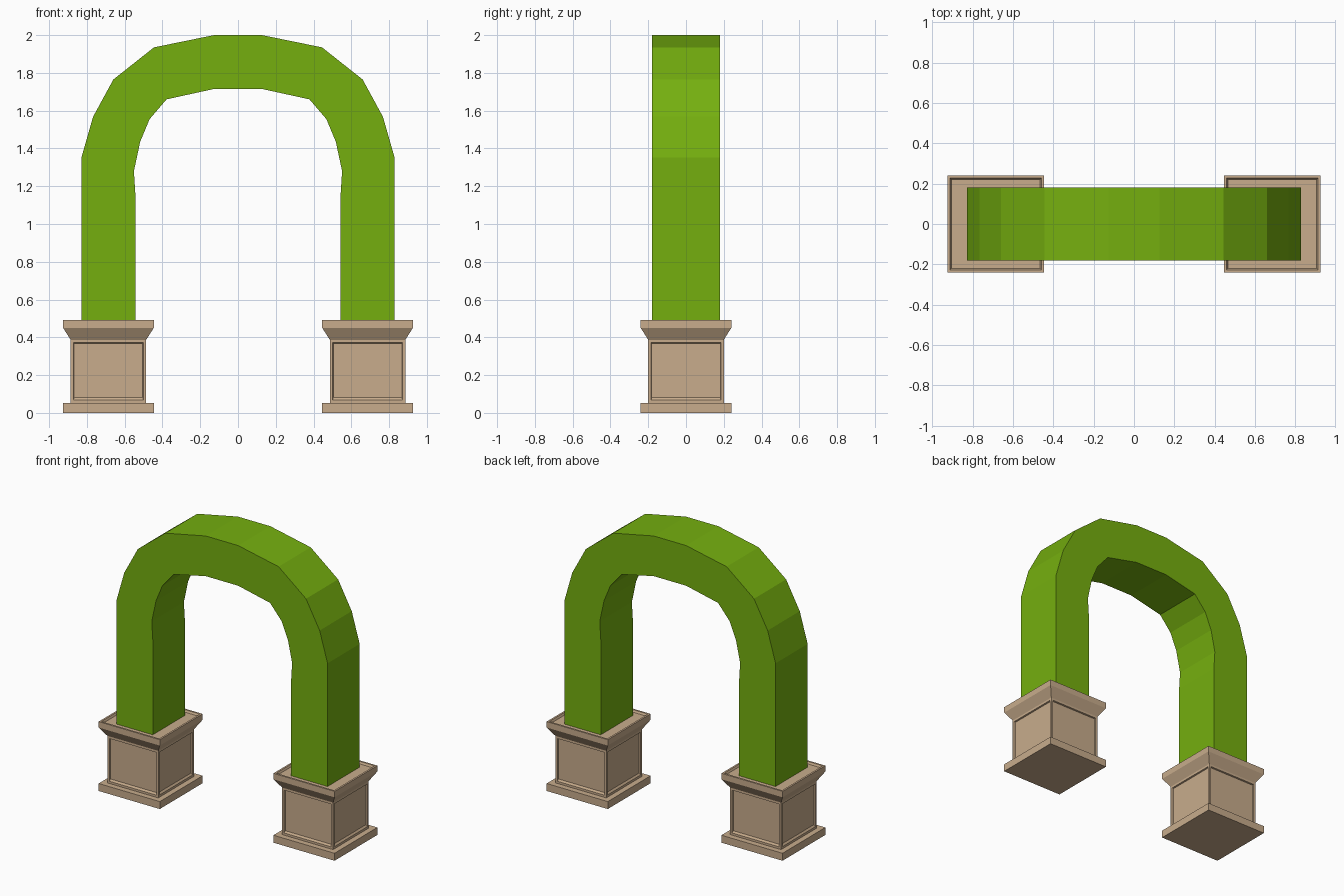
import bpy, bmesh

if "Cube" in bpy.data.objects:
    bpy.data.objects.remove(bpy.data.objects["Cube"])


def material(name, rgb):
    m = bpy.data.materials.new(name)
    m.diffuse_color = (*rgb, 1)
    m.use_nodes = True
    m.node_tree.nodes["Principled BSDF"].inputs["Base Color"].default_value = m.diffuse_color
    return m


STONE = material("tan stone", (0.578, 0.413, 0.262))
LEAF = material("hedge green", (0.178, 0.429, 0.0048))
CX = 0.686  # centre of each pedestal


def finish(bm, name, mat):
    bmesh.ops.recalc_face_normals(bm, faces=bm.faces)
    me = bpy.data.meshes.new(name)
    bm.to_mesh(me)
    bm.free()
    me.materials.append(mat)
    ob = bpy.data.objects.new(name, me)
    bpy.context.collection.objects.link(ob)
    return ob


# Square pedestal: stacked square rings (half width, height), closed at both ends
def pedestal(name, cx):
    rings = [(0.24, 0), (0.24, 0.053), (0.2, 0.053), (0.2, 0.387), (0.24, 0.45),
             (0.24, 0.492), (0.227, 0.492), (0.22, 0.478)]
    bm = bmesh.new()
    loops = [[bm.verts.new((cx + sx * h, sy * h, z))
              for sx, sy in ((-1, -1), (1, -1), (1, 1), (-1, 1))] for h, z in rings]
    body = []
    for k, (a, b) in enumerate(zip(loops, loops[1:])):
        for i in range(4):
            j = (i + 1) % 4
            f = bm.faces.new((a[i], a[j], b[j], b[i]))
            if k == 2:
                body.append(f)
    bm.faces.new(loops[0][::-1])
    bm.faces.new(loops[-1])
    bmesh.ops.recalc_face_normals(bm, faces=bm.faces)
    # Recessed panel on each body side
    for f in body:
        bmesh.ops.inset_individual(bm, faces=[f], thickness=0.022)
        bmesh.ops.inset_individual(bm, faces=[f], thickness=0.004, depth=-0.01)
        for v in f.verts:  # panel bottom sits slightly higher than the border
            if v.co.z < 0.2:
                v.co.z += 0.01
    return finish(bm, name, STONE)


pedestal("left_pedestal", -CX)
pedestal("right_pedestal", CX)

# Hedge arch: mirrored half profiles extruded through the depth
outer = [(0.829, 0.478), (0.829, 1.352), (0.767, 1.568), (0.66, 1.765),
         (0.445, 1.935), (0.127, 2.0)]
inner = [(0.127, 1.715), (0.378, 1.66), (0.468, 1.555), (0.518, 1.435),
         (0.551, 1.28), (0.543, 1.15), (0.543, 0.478)]
half = outer[::-1]
profile = [(-x, z) for x, z in outer] + half
profile += inner[::-1] + [(-x, z) for x, z in inner]
bm = bmesh.new()
face = bm.faces.new([bm.verts.new((x, -0.18, z)) for x, z in profile])
ext = bmesh.ops.extrude_face_region(bm, geom=[face], use_keep_orig=True)
for g in ext["geom"]:
    if isinstance(g, bmesh.types.BMVert):
        g.co.y = 0.18
finish(bm, "hedge_arch", LEAF)
